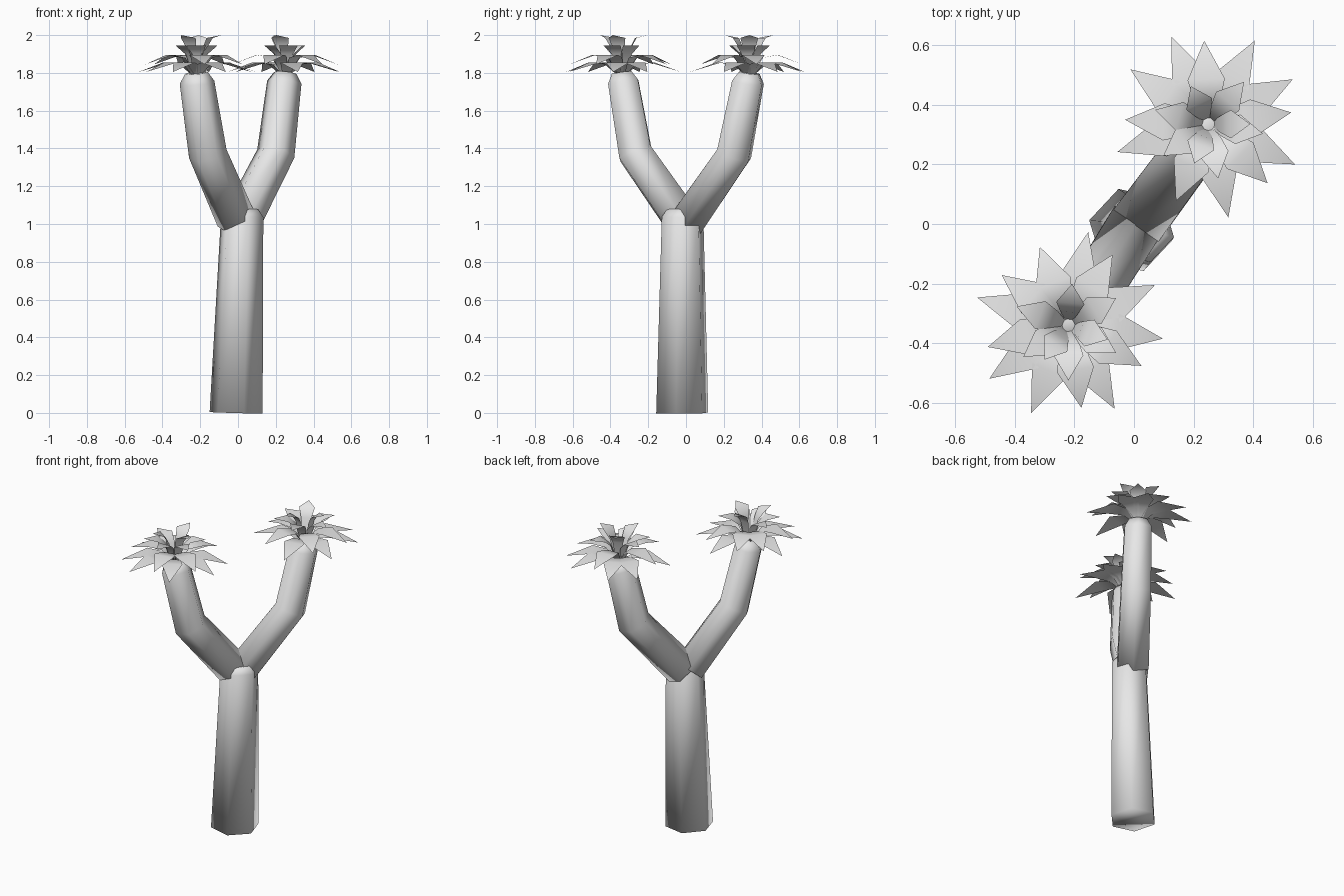
import bpy
import bmesh
import math
from mathutils import Vector

cube = bpy.data.objects.get("Cube")
if cube:
    bpy.data.objects.remove(cube, do_unlink=True)

SIDES = 6
Z = Vector((0, 0, 1))

grey = bpy.data.materials.new("pale_grey")
grey.use_nodes = True
grey.diffuse_color = (0.8, 0.8, 0.8, 1)
grey.node_tree.nodes["Principled BSDF"].inputs["Base Color"].default_value = (0.8, 0.8, 0.8, 1)


def finish(bm, name):
    for face in bm.faces:
        face.smooth = True
    mesh = bpy.data.meshes.new(name)
    bm.to_mesh(mesh)
    bm.free()
    mesh.materials.append(grey)
    obj = bpy.data.objects.new(name, mesh)
    bpy.context.collection.objects.link(obj)


def limb(name, points, radii, heading):
    """Six-sided tube along a path, closed at both ends."""
    bm = bmesh.new()
    pts = [Vector(p) for p in points]
    side = Z.cross(Vector((math.cos(heading), math.sin(heading), 0)))
    steps = [(b - a).normalized() for a, b in zip(pts, pts[1:])]
    rings = []
    for i, (p, r) in enumerate(zip(pts, radii)):
        normal = (steps[max(i - 1, 0)] + steps[min(i, len(steps) - 1)]).normalized()
        out = side.cross(normal).normalized()
        ring = []
        for k in range(SIDES):
            a = math.tau * k / SIDES
            ring.append(bm.verts.new(p + r * (math.cos(a) * out + math.sin(a) * side)))
        rings.append(ring)
    for low, high in zip(rings, rings[1:]):
        for k in range(SIDES):
            n = (k + 1) % SIDES
            bm.faces.new((low[k], low[n], high[n], high[k]))
    bm.faces.new(rings[0][::-1])
    bm.faces.new(rings[-1])
    finish(bm, name)


def add_leaf(bm, centre, angle, profile, width):
    """Arched kite leaf; profile holds (reach, height) pairs from base to tip."""
    d = Vector((math.cos(angle), math.sin(angle), 0))
    s = Z.cross(d)
    *body, end = [centre + d * reach + Z * height for reach, height in profile]
    rows = []
    for p, w in zip(body, (0.15, 0.33, 0.5)):
        rows.append([bm.verts.new(p - s * w * width), bm.verts.new(p + s * w * width)])
    for low, high in zip(rows, rows[1:]):
        bm.faces.new((low[0], high[0], high[1], low[1]))
    bm.faces.new((rows[-1][0], bm.verts.new(end), rows[-1][1]))


def crown(name, centre, tiers):
    # Heights are relative to the branch tip; tiers run from outer to inner
    shapes = [
        ([(0.02, -0.01), (0.08, 0.045), (0.165, 0.055), (0.32, 0.005)], 0.125),
        ([(0.02, 0.0), (0.07, 0.08), (0.15, 0.095), (0.28, 0.045)], 0.125),
        ([(0.02, 0.0), (0.05, 0.1), (0.1, 0.145), (0.185, 0.145)], 0.1),
        ([(0.02, 0.0), (0.045, 0.13), (0.075, 0.185), (0.14, 0.2)], 0.095),
    ]
    bm = bmesh.new()
    for angles, (profile, width) in zip(tiers, shapes):
        for a in angles:
            add_leaf(bm, Vector(centre), math.radians(a), profile, width)
    finish(bm, name)


# Trunk with a narrowed top
limb("trunk", [(-0.01, -0.02, 0), (0.022, -0.018, 1.04), (0.023, -0.018, 1.08)],
     [0.144, 0.115, 0.085], math.radians(-13))

# Two bent branches leaning opposite ways
limb("left_branch", [(0.02, 0.012, 1.02), (0.2, 0.255, 1.372), (0.245, 0.328, 1.75), (0.25, 0.335, 1.8)],
     [0.107, 0.102, 0.092, 0.06], math.radians(53))
limb("right_branch", [(-0.008, -0.022, 1.02), (-0.16, -0.267, 1.372), (-0.217, -0.332, 1.75), (-0.22, -0.34, 1.8)],
     [0.106, 0.102, 0.092, 0.06], math.radians(58))

# Leaf crowns
crown("left_crown", (0.25, 0.335, 1.8), [
    (113, 61, 28, -25, -78, 197, 145),
    (93, 8, -45, 177, -113),
    (-10, 215, -80, 50, 165),
    (115, 250, 0)])
crown("right_crown", (-0.22, -0.34, 1.8), [
    (163, 78, 25, -8, -61, -113, 214),
    (143, 110, 58, -29, -81, 195),
    (-30, 160, 270, 30, 215),
    (85, 235, -20)])
